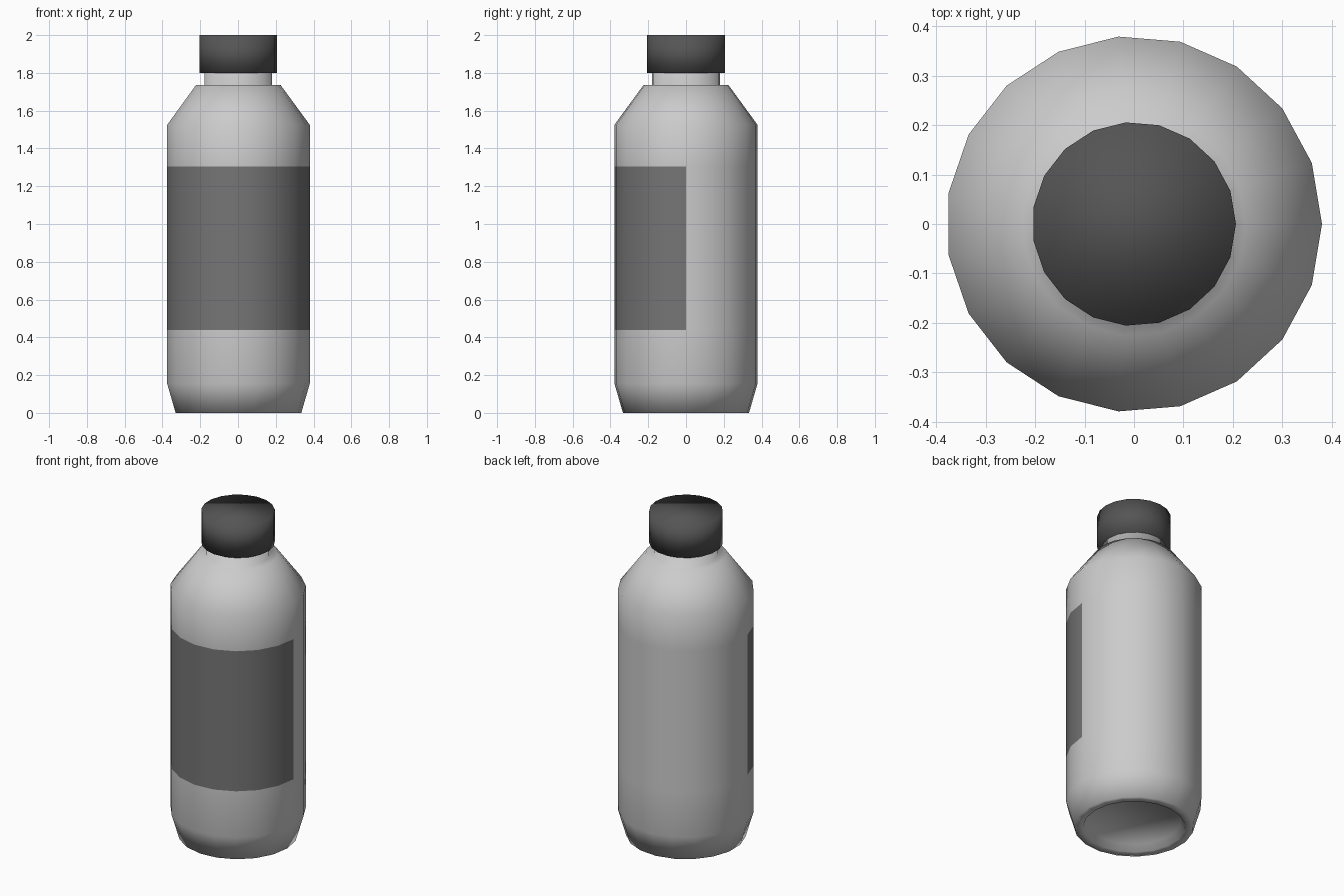
import bpy, bmesh, math

if "Cube" in bpy.data.objects:
    bpy.data.objects.remove(bpy.data.objects["Cube"])

SIDES = 19


def material(name, grey):
    mat = bpy.data.materials.new(name)
    mat.diffuse_color = (grey, grey, grey, 1)
    mat.use_nodes = True
    mat.node_tree.nodes["Principled BSDF"].inputs["Base Color"].default_value = mat.diffuse_color
    return mat


def lathe(name, profile, materials, label_band=None):
    """Revolve (radius, z) points, closing both ends with flat faces."""
    bm = bmesh.new()
    rings = []
    for r, z in profile:
        rings.append([bm.verts.new((r * math.cos(math.tau * i / SIDES),
                                    r * math.sin(math.tau * i / SIDES), z))
                      for i in range(SIDES)])
    for b in range(len(rings) - 1):
        low, high = rings[b], rings[b + 1]
        for i in range(SIDES):
            j = (i + 1) % SIDES
            face = bm.faces.new((low[i], low[j], high[j], high[i]))
            # The label wraps the front half of one band
            if b == label_band and i >= 10:
                face.material_index = 1
    bm.faces.new(rings[0][::-1])
    bm.faces.new(rings[-1])
    for face in bm.faces:
        face.smooth = True
    mesh = bpy.data.meshes.new(name)
    bm.to_mesh(mesh)
    bm.free()
    for mat in materials:
        mesh.materials.append(mat)
    obj = bpy.data.objects.new(name, mesh)
    bpy.context.collection.objects.link(obj)
    return obj


plastic = material("bottle_plastic", 0.8)
label = material("label_paper", 0.18)
dark = material("cap_plastic", 0.09)

# Bottle: recessed base, straight wall with label, shoulder and neck
lathe("bottle", [
    (0.265, 0.04), (0.285, 0.0), (0.335, 0.0), (0.38, 0.155),
    (0.38, 0.44), (0.38, 1.305), (0.38, 1.525),
    (0.226, 1.735), (0.18, 1.735), (0.18, 1.81),
], [plastic, label], label_band=4)

# Screw cap
lathe("cap", [(0.206, 1.8), (0.206, 2.0)], [dark])
